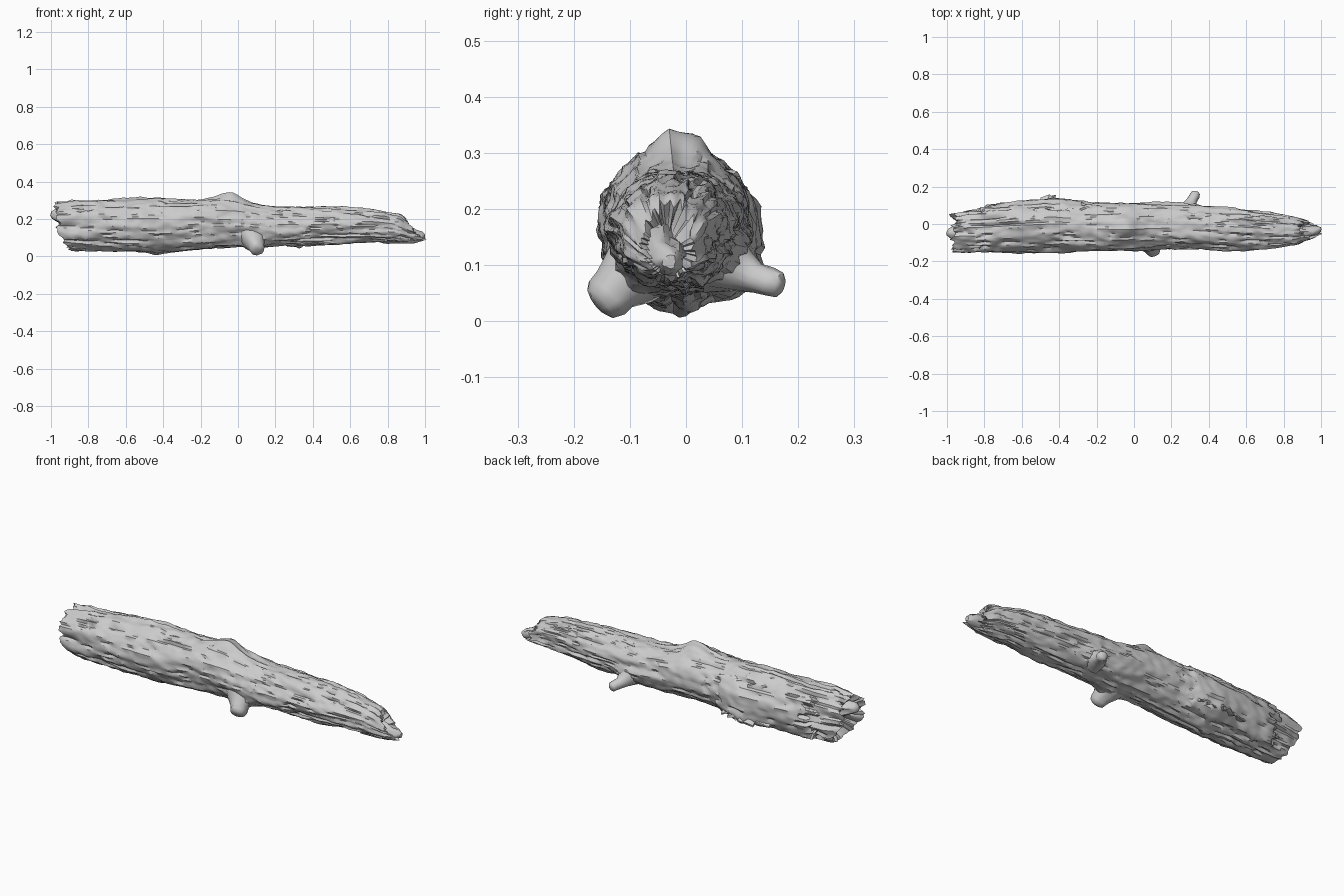
import bpy, bmesh, math, random
from mathutils import Vector, noise

random.seed(4)
if "Cube" in bpy.data.objects:
    bpy.data.objects.remove(bpy.data.objects["Cube"])

wood = bpy.data.materials.new("weathered_grey_wood")
wood.use_nodes = True
GREY = (0.6, 0.6, 0.6, 1)
wood.diffuse_color = GREY
wood.node_tree.nodes["Principled BSDF"].inputs["Base Color"].default_value = GREY

# Trunk outline: x, lowest z, highest z, least y, greatest y
OUTLINE = [
    (-1.0, .045, .285, -.15, .07), (-.87, .025, .30, -.155, .095),
    (-.6, .022, .305, -.147, .11), (-.42, .012, .31, -.145, .122),
    (-.2, .037, .31, -.143, .11), (0, .05, .30, -.14, .11),
    (.2, .05, .272, -.135, .112), (.5, .062, .264, -.138, .09),
    (.72, .068, .252, -.13, .065), (.86, .07, .232, -.115, .045),
    (.93, .07, .18, -.085, .02), (1.0, .085, .135, -.06, -.01),
]
# Knots and flares: x, angle, height, spread along x, spread in angle
BUMPS = [
    (-.05, 1.55, .042, .075, .4), (.09, 4.0, .035, .075, .38),
    (.32, -.55, .018, .06, .35), (-.45, 4.6, .012, .04, .3),
    (-.45, 2.0, .008, .08, .3), (-.4, -.6, .015, .1, .3),
]


def outline(x):
    x = max(-1, min(1, x))
    for a, b in zip(OUTLINE, OUTLINE[1:]):
        if x <= b[0]:
            t = (x - a[0]) / (b[0] - a[0])
            t = .5 * t + .5 * t * t * (3 - 2 * t)
            return [p + (q - p) * t for p, q in zip(a[1:], b[1:])]


def wave(a, b=0.0, c=0.0):
    return noise.noise(Vector((a, b, c)))


def angle_gap(a, b):
    return (a - b + math.pi) % (2 * math.pi) - math.pi


def relief(x, a):
    """Bark relief: long grain, broad dents, knots and a peeling bark plate."""
    c, s = math.cos(a), math.sin(a)
    d = .014 * wave(x * 4, c * 1.6, s * 1.6 + 5)
    d += .009 * wave(x * 4 + 9, c * 5, s * 5)
    crack = abs(wave(x * 2.2, c * 3.5 + 7, s * 3.5))
    d -= .016 * max(0, 1 - crack * 9) * (.4 + .6 * abs(x))
    d += .006 * wave(x * 22, c * 6, s * 6 + 2)
    for bx, ba, h, sx, sa in BUMPS:
        d += h * math.exp(-((x - bx) / sx) ** 2 - (angle_gap(a, ba) / sa) ** 2)
    # Plate of bark on the back with a ragged step at its border
    rag = wave(x * 11, 3) * .25
    near = -.8 + .1 * wave(a * 5, 1)
    if near < x < -.27 + .08 * wave(a * 4, 8) and -.95 + rag < angle_gap(a, 0) < .75 + rag:
        d += .010
    elif x < near and -.9 < angle_gap(a, 0) < 1:
        d -= .010
    return d


def surface(x, a, scale=1.0):
    lo, hi, y0, y1 = outline(x)
    c, s = math.cos(a), math.sin(a)
    d = relief(x, a) * min(1, (hi - lo) / .18)
    return Vector((x, (y0 + y1) / 2 + c * ((y1 - y0) / 2 + d) * scale,
                   (lo + hi) / 2 + s * ((hi - lo) / 2 + d) * scale))


def left_edge(a):
    c, s = math.cos(a), math.sin(a)
    return -.965 + .07 * max(0, -s) ** 1.5 + .035 * wave(c * 4, s * 4, 2) \
        + .02 * wave(c * 11, s * 11)


def right_edge(a):
    c, s = math.cos(a), math.sin(a)
    spike = .055 * math.exp(-(angle_gap(a, 3.9) / .9) ** 2)
    return .925 + spike - .04 * max(0, s) + .06 * wave(c * 3, s * 3, 6) \
        + .035 * wave(c * 9, s * 9, 1)


def finish(name, bm, sharp=38):
    bmesh.ops.recalc_face_normals(bm, faces=bm.faces)
    mesh = bpy.data.meshes.new(name)
    bm.to_mesh(mesh)
    bm.free()
    obj = bpy.data.objects.new(name, mesh)
    bpy.context.collection.objects.link(obj)
    mesh.materials.append(wood)
    bpy.ops.object.select_all(action="DESELECT")
    obj.select_set(True)
    bpy.context.view_layer.objects.active = obj
    bpy.ops.object.shade_smooth_by_angle(angle=math.radians(sharp))
    return obj


def skin(bm, rings):
    """Join closed rings of points and fan both ends shut."""
    rows = [[bm.verts.new(p) for p in ring] for ring in rings]
    n = len(rows[0])
    for r, q in zip(rows, rows[1:]):
        for i in range(n):
            bm.faces.new((r[i], r[(i + 1) % n], q[(i + 1) % n], q[i]))
    for row in (rows[0], rows[-1]):
        mid = bm.verts.new(sum((v.co for v in row), Vector()) / n)
        for i in range(n):
            bm.faces.new((row[i], row[(i + 1) % n], mid))


# Trunk with ragged, hollowed broken ends
SIDES, STEPS = 72, 150
angles = [2 * math.pi * i / SIDES for i in range(SIDES)]


def end_ring(edge, inward, scale):
    ring = []
    for a in angles:
        p = surface(edge(a), a, scale)
        p.x += inward + .03 * wave(p.y * 22, p.z * 22, inward * 9) * (1 - scale)
        ring.append(p)
    return ring


rings = [end_ring(left_edge, d, s) for d, s in ((.05, .25), (.055, .5), (.035, .72), (.006, .9))]
for k in range(STEPS + 1):
    t = k / STEPS
    rings.append([surface(left_edge(a) * (1 - t) + right_edge(a) * t, a) for a in angles])
rings += [end_ring(right_edge, -d, s) for d, s in ((.004, .85), (.02, .6), (.02, .3))]
bm = bmesh.new()
skin(bm, rings)
finish("log_trunk", bm)


def branch(name, path, radii, sides=16, rough=.2):
    """Tapered, slightly knobbly stub along a few points."""
    pts = [Vector(p) for p in path]
    loops = []
    for i, (p, r) in enumerate(zip(pts, radii)):
        axis = (pts[min(i + 1, len(pts) - 1)] - pts[max(i - 1, 0)]).normalized()
        u = axis.cross(Vector((1, 0, 0))).normalized()
        w = axis.cross(u)
        ring = []
        for j in range(sides):
            a = 2 * math.pi * j / sides
            k = r * (1 + rough * wave(math.cos(a) * 2, math.sin(a) * 2, i * .5 + p.x * 9))
            ring.append(p + (u * math.cos(a) + w * math.sin(a)) * k)
        loops.append(ring)
    bm = bmesh.new()
    skin(bm, loops)
    return finish(name, bm, 50)


branch("front_branch_stub",
       [(.07, -.06, .12), (.085, -.1, .085), (.095, -.125, .06), (.1, -.14, .043),
        (.103, -.152, .032), (.104, -.158, .027)],
       [.085, .062, .046, .04, .034, .018])
branch("back_branch_stub",
       [(.29, .06, .11), (.3, .1, .09), (.31, .125, .078), (.325, .15, .07),
        (.33, .166, .065), (.332, .173, .063)],
       [.06, .04, .028, .026, .023, .012])
branch("right_end_splinter",
       [(.8, -.05, .13), (.9, -.045, .12), (.95, -.035, .112), (.98, -.03, .108), (1, -.03, .106)],
       [.05, .042, .03, .026, .012], rough=.5)
branch("left_end_splinter",
       [(-.88, -.03, .2), (-.95, -.045, .215), (-.985, -.05, .225), (-1, -.052, .23)],
       [.05, .035, .025, .01], rough=.6)

# Loose bark chips peeling from the lower back
bm = bmesh.new()
for x, y, z, length, lift in ((-.54, .11, .09, .08, .03), (-.46, .115, .085, .07, .055),
                              (-.39, .115, .09, .07, .035), (-.33, .11, .1, .06, .03)):
    base = [Vector((x + length * (f - .5), y - .02, z)) for f in (0, .35, .7, 1)]
    tip = [p + Vector((random.uniform(-.01, .02), lift * random.uniform(.6, 1.05) + .01,
                       random.uniform(-.025, .0))) for p in base]
    thick = Vector((0, 0, .012))
    skin(bm, [[p + thick for p in base] + [p - thick for p in reversed(base)],
              [p + thick * .4 for p in tip] + [p - thick * .4 for p in reversed(tip)]])
finish("bark_chips", bm, 30)
